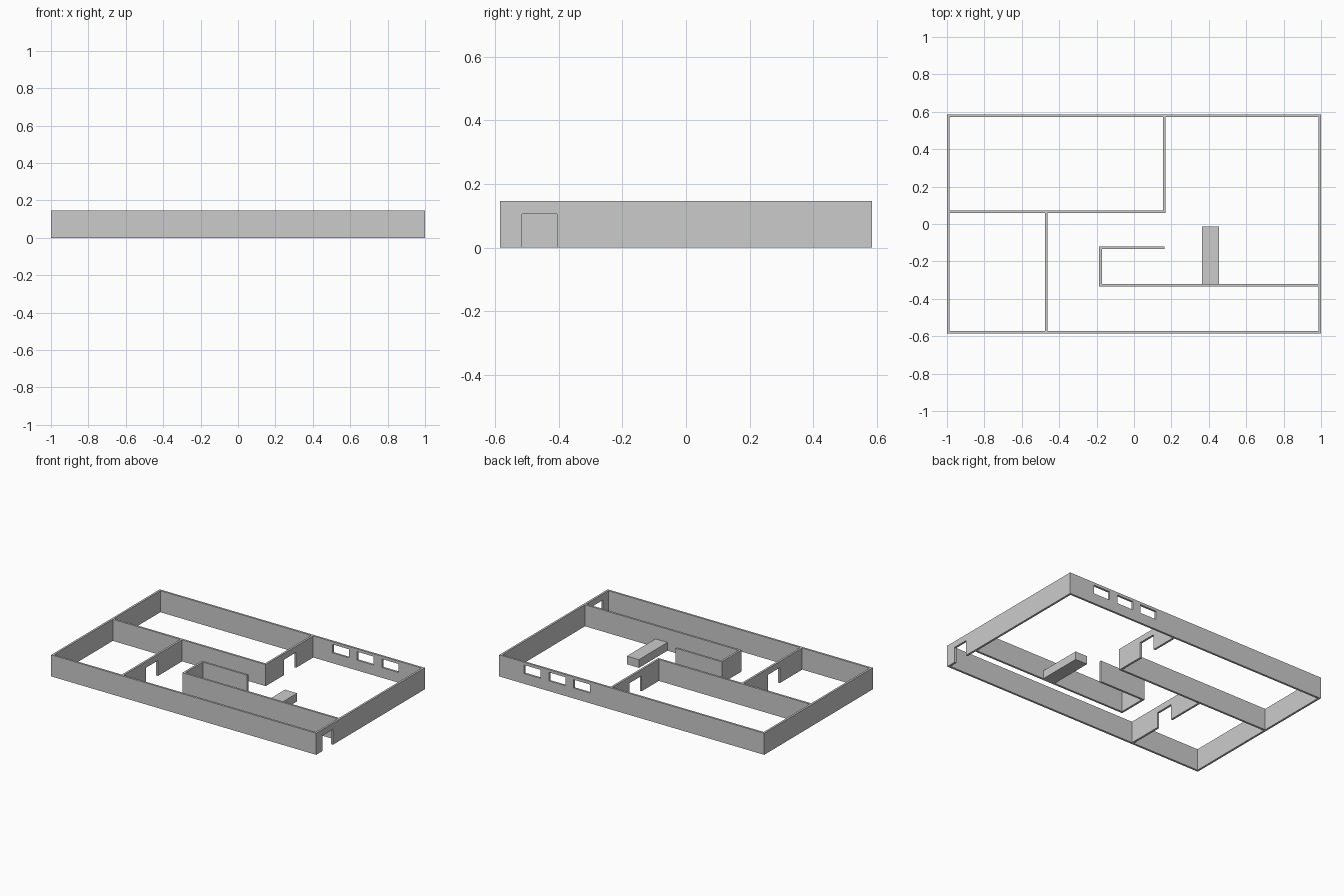
import bpy, bmesh
from mathutils import Vector

if "Cube" in bpy.data.objects:
    bpy.data.objects.remove(bpy.data.objects["Cube"])

H, T = 0.147, 0.014          # wall height and thickness
DOOR = 0.105                 # door head height
X, Y = 1 - T / 2, 0.585 - T / 2   # outer wall centre lines


def finish(name, bm):
    bmesh.ops.recalc_face_normals(bm, faces=bm.faces[:])
    mesh = bpy.data.meshes.new(name)
    bm.to_mesh(mesh)
    bm.free()
    ob = bpy.data.objects.new(name, mesh)
    bpy.context.collection.objects.link(ob)
    return ob


def box(name, lo, hi):
    bm = bmesh.new()
    bmesh.ops.create_cube(bm, size=1)
    lo, hi = Vector(lo), Vector(hi)
    for v in bm.verts:
        v.co = (lo + hi) / 2 + v.co * (hi - lo)
    return finish(name, bm)


def wall(name, path, closed=False):
    """Mitred wall following right-angled centre-line points."""
    pts = [Vector(p) for p in path]
    n = len(pts)
    bm = bmesh.new()
    rings = []
    for i, p in enumerate(pts):
        dirs = []
        if closed or i > 0:
            dirs.append((p - pts[i - 1]).normalized())
        if closed or i < n - 1:
            dirs.append((pts[(i + 1) % n] - p).normalized())
        off = sum((Vector((-d.y, d.x)) for d in dirs), Vector((0, 0))) * T / 2
        rings.append([bm.verts.new((*(p + s * off), z))
                      for s, z in ((1, 0), (1, H), (-1, H), (-1, 0))])
    for i in range(n if closed else n - 1):
        a, b = rings[i], rings[(i + 1) % n]
        for k in range(4):
            m = (k + 1) % 4
            bm.faces.new((a[k], a[m], b[m], b[k]))
    if not closed:
        bm.faces.new(rings[0])
        bm.faces.new(rings[-1])
    return finish(name, bm)


def cut(target, lo, hi):
    cutter = box("cutter", lo, hi)
    cutter.hide_render = True
    mod = target.modifiers.new("opening", 'BOOLEAN')
    mod.operation, mod.solver, mod.object = 'DIFFERENCE', 'EXACT', cutter
    bpy.context.view_layer.objects.active = target
    bpy.ops.object.modifier_apply(modifier=mod.name)
    bpy.data.objects.remove(cutter)


def door(target, x, y0, y1):
    cut(target, (x - 0.03, y0, -0.05), (x + 0.03, y1, DOOR))


# Outer walls with entrance door and three windows
outer = wall("outer_walls", [(-X, -Y), (X, -Y), (X, Y), (-X, Y)], closed=True)
door(outer, X, -0.515, -0.405)
for cx in (0.376, 0.562, 0.749):
    cut(outer, (cx - 0.0625, Y - 0.03, 0.07), (cx + 0.0625, Y + 0.03, 0.128))

# Rear room partition with doorway
rear = wall("rear_room_wall", [(0.161, Y - T / 2), (0.161, 0.066), (-X + T / 2, 0.066)])
door(rear, 0.161, 0.258, 0.387)

# Side room partition with doorway
side = wall("side_room_wall", [(-0.47, 0.066 - T / 2), (-0.47, -Y + T / 2)])
door(side, -0.47, -0.33, -0.2)

# Corridor wall wrapping around the alcove
wall("corridor_wall", [(0.163, -0.127), (-0.179, -0.127), (-0.179, -0.327), (X - T / 2, -0.327)])

# Low counter
box("counter", (0.364, -0.32, 0), (0.455, -0.013, 0.056))
